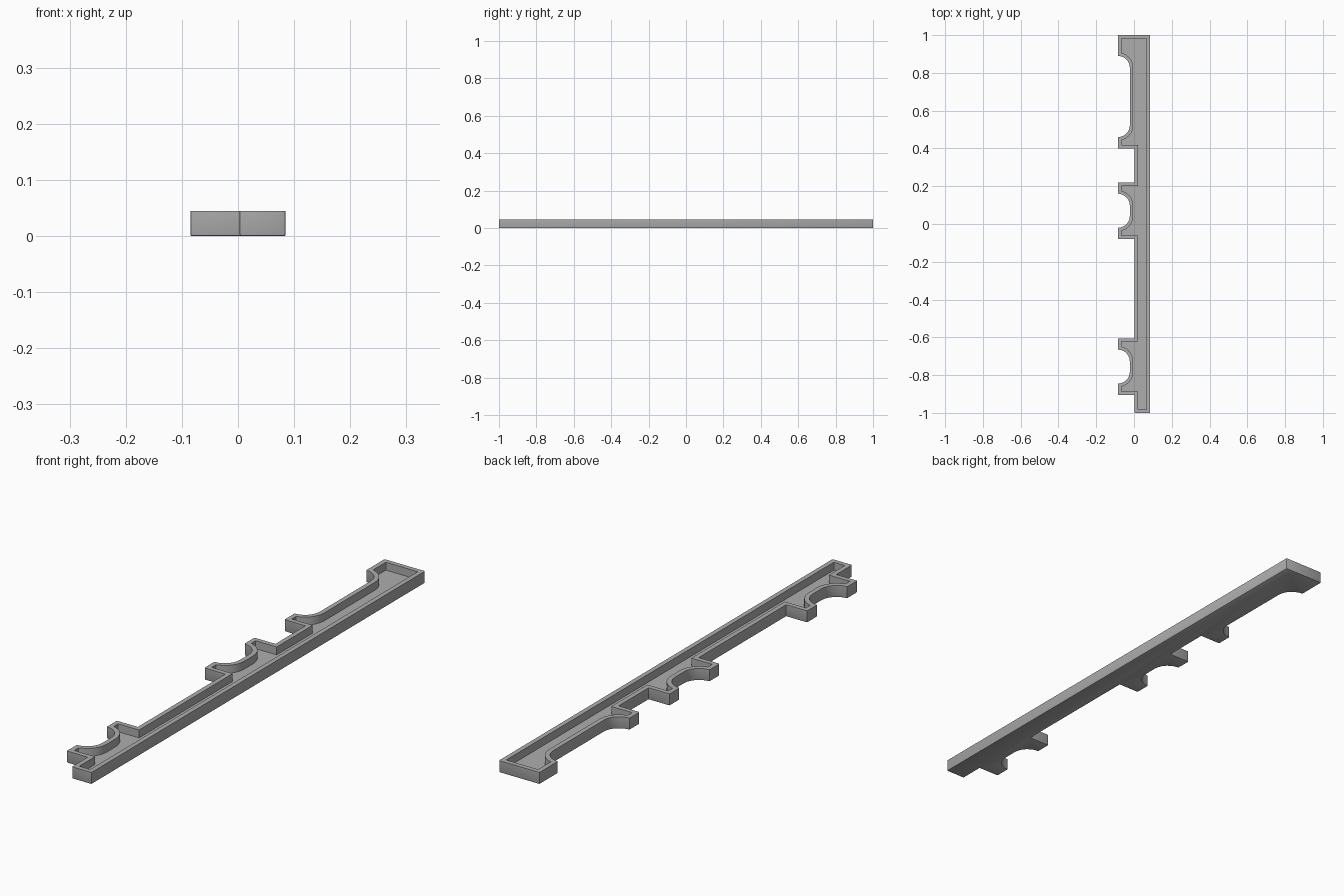
import bpy, bmesh
from math import sin, cos, pi

cube = bpy.data.objects.get("Cube")
if cube:
    bpy.data.objects.remove(cube, do_unlink=True)

HEIGHT, FLOOR, WALL, BEVEL = 0.045, 0.015, 0.018, 0.003
LEFT, RIGHT, STEP = -0.085, 0.085, 0.003
RADIUS, SEGMENTS = 0.063, 6


def recess(top, bottom):
    """Scooped notch in the -x edge with a quarter round at each end."""
    angles = [i * pi / 2 / SEGMENTS for i in range(SEGMENTS + 1)]
    upper = [(LEFT + RADIUS * sin(a), top - RADIUS + RADIUS * cos(a)) for a in angles]
    lower = [(LEFT + RADIUS * sin(a), bottom + RADIUS - RADIUS * cos(a))
             for a in reversed(angles)]
    return upper + lower


# Outline: long straight edge, then tabs in pairs around each scooped recess
outline = [(STEP, -1), (RIGHT, -1), (RIGHT, 1), (LEFT, 1)]
outline += recess(0.89, 0.46)
outline += [(LEFT, 0.40), (STEP, 0.40)]
for tab_top, notch_top, notch_bottom, tab_bottom in (
        (0.22, 0.16, -0.02, -0.08), (-0.605, -0.665, -0.845, -0.905)):
    outline += [(STEP, tab_top), (LEFT, tab_top)]
    outline += recess(notch_top, notch_bottom)
    outline += [(LEFT, tab_bottom), (STEP, tab_bottom)]

# Solid body
bm = bmesh.new()
base = bm.faces.new([bm.verts.new((x, y, 0)) for x, y in outline])
body = bmesh.ops.extrude_face_region(bm, geom=[base], use_keep_orig=True)
bmesh.ops.translate(bm, vec=(0, 0, HEIGHT),
                    verts=[g for g in body["geom"] if isinstance(g, bmesh.types.BMVert)])
bmesh.ops.recalc_face_normals(bm, faces=bm.faces)

# Hollow tray inside an even rim
top = max(bm.faces, key=lambda f: f.calc_center_median().z)
bmesh.ops.inset_region(bm, faces=[top], thickness=WALL, use_even_offset=True)
pocket = bmesh.ops.extrude_face_region(bm, geom=[top])
bmesh.ops.translate(bm, vec=(0, 0, FLOOR - HEIGHT),
                    verts=[g for g in pocket["geom"] if isinstance(g, bmesh.types.BMVert)])
if top.is_valid:
    bmesh.ops.delete(bm, geom=[top], context="FACES_ONLY")
bmesh.ops.recalc_face_normals(bm, faces=bm.faces)

# Softened underside edge and outer upright corners
soft = []
for e in bm.edges:
    low, high = sorted(v.co.z for v in e.verts)
    upright = low < 0.001 and high > HEIGHT - 0.001
    if high < 0.001 or (upright and e.calc_face_angle_signed(0) > 1):
        soft.append(e)
bmesh.ops.bevel(bm, geom=soft, offset=BEVEL, segments=2, profile=0.5,
                affect="EDGES", clamp_overlap=True)

mesh = bpy.data.meshes.new("notched_tray")
bm.to_mesh(mesh)
bm.free()
tray = bpy.data.objects.new("notched_tray", mesh)
bpy.context.collection.objects.link(tray)

# Plain grey
grey = bpy.data.materials.new("plain_grey")
grey.use_nodes = True
color = (0.42, 0.42, 0.42, 1)
grey.diffuse_color = color
grey.node_tree.nodes["Principled BSDF"].inputs["Base Color"].default_value = color
mesh.materials.append(grey)

bpy.context.view_layer.objects.active = tray
tray.select_set(True)
bpy.ops.object.shade_smooth_by_angle(angle=pi / 6)
